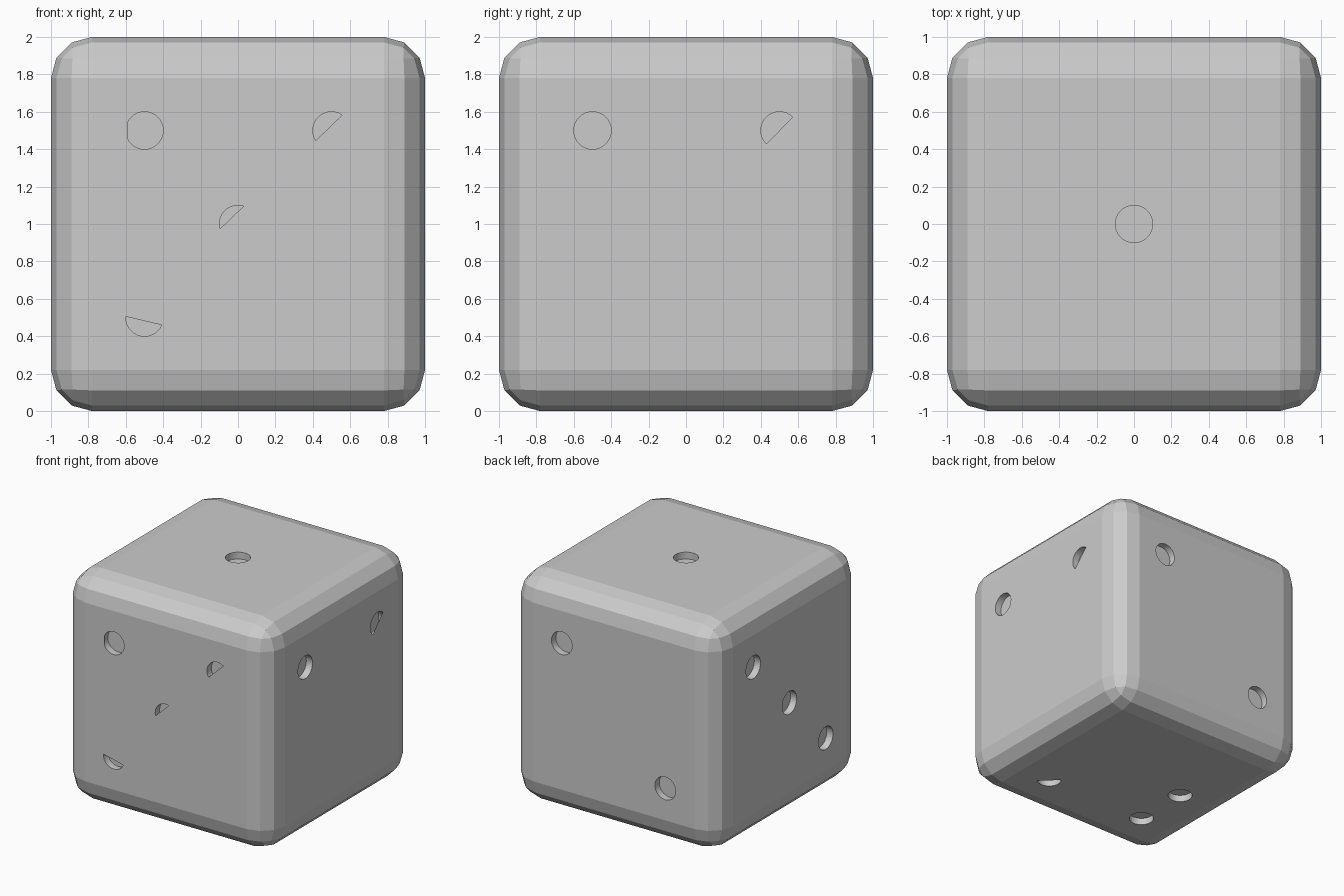
import bpy, bmesh, math
from mathutils import Vector

if "Cube" in bpy.data.objects:
    bpy.data.objects.remove(bpy.data.objects["Cube"])

R, DEPTH, SIDES = 0.1, 0.06, 32
CENTRE = Vector((0, 0, 1))
X, Y, Z = Vector((1, 0, 0)), Vector((0, 1, 0)), Vector((0, 0, 1))

# Each face: outward normal, two in-plane axes, pips.
# Pip: (u, v) or (u, v, kept direction, chord offset) when partly covered.
FACES = [
    (-Y, X, Z, [(-.5, .5, (1, 0), -.088), (.5, .5, (-.695, .72), .02),
                (0, 0, (-.694, .72), .048), (-.5, -.5, (-.23, -.973), .018)]),
    (X, Y, Z, [(-.5, .5), (.5, .5, (-.71, .70), 0)]),
    (Z, X, Y, [(0, 0)]),
    (Y, X, Z, [(.5, .5), (-.5, -.5)]),
    (-X, Y, Z, [(.5, .5), (0, 0), (-.5, -.5)]),
    (-Z, X, Y, [(.5, -.5, (-.65, -.76), .005), (-.5, 0), (-.5, -.5)]),
]


def make_object(name, bm):
    mesh = bpy.data.meshes.new(name)
    bm.to_mesh(mesh)
    bm.free()
    ob = bpy.data.objects.new(name, mesh)
    bpy.context.collection.objects.link(ob)
    return ob


def disc(bm, centre, u, v, n):
    ring = []
    for i in range(SIDES):
        a = 2 * math.pi * i / SIDES
        ring.append(bm.verts.new(centre + R * (u * math.cos(a) + v * math.sin(a))))
    face = bm.faces.new(ring)
    face.normal_update()
    if face.normal.dot(n) < 0:
        face.normal_flip()
    return face


# Die body with rounded edges
bm = bmesh.new()
bmesh.ops.create_cube(bm, size=2)
bmesh.ops.translate(bm, verts=bm.verts, vec=CENTRE)
bmesh.ops.bevel(bm, geom=bm.edges[:], offset=0.22, segments=3,
                profile=0.5, affect='EDGES')
body = make_object("die_body", bm)

# Pip cutters, and thin covers over the partial pips
cut = bmesh.new()
for n, u, v, pips in FACES:
    for a, b, *clip in pips:
        p = CENTRE + n + u * a + v * b
        floor = disc(cut, p - n * DEPTH, u, v, n)
        ext = bmesh.ops.extrude_face_region(cut, geom=[floor], use_keep_orig=True)
        top = [g for g in ext["geom"] if isinstance(g, bmesh.types.BMVert)]
        bmesh.ops.translate(cut, verts=top, vec=n * (DEPTH + 0.05))
        if clip:
            k = u * clip[0][0] + v * clip[0][1]
            cover = bmesh.new()
            disc(cover, p, u, v, n)
            bmesh.ops.bisect_plane(cover, geom=cover.verts[:] + cover.edges[:] + cover.faces[:],
                                   plane_co=p + k.normalized() * clip[1],
                                   plane_no=k, clear_outer=True)
            make_object("pip_cover", cover)
bmesh.ops.recalc_face_normals(cut, faces=cut.faces[:])
cutter = make_object("pip_cutter", cut)
cutter.hide_render = True
cutter.display_type = 'WIRE'

# Carve the pips
mod = body.modifiers.new("pips", 'BOOLEAN')
mod.operation = 'DIFFERENCE'
mod.solver = 'EXACT'
mod.object = cutter
